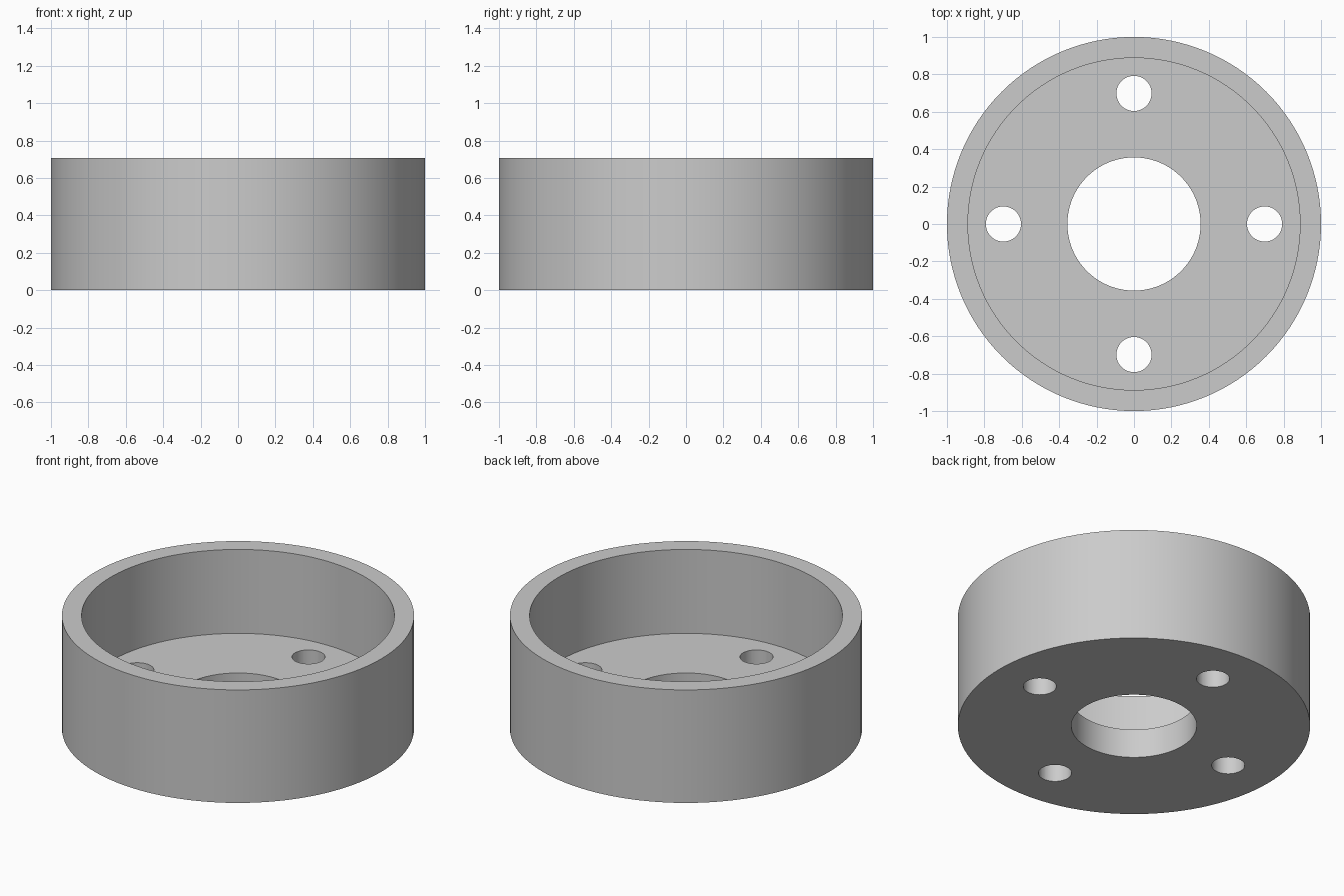
import bpy, bmesh
from math import radians, tau, cos, sin
from mathutils import Matrix, Vector

# Main dimensions
RADIUS, INNER, BORE = 1.0, 0.888, 0.356
HEIGHT, FLOOR = 0.708, 0.182
BOLT_CIRCLE, BOLT_RADIUS = 0.698, 0.094
SEGMENTS = 128

cube = bpy.data.objects.get("Cube")
if cube:
    bpy.data.objects.remove(cube, do_unlink=True)

# Single grey material
grey = bpy.data.materials.new("light_grey")
grey.use_nodes = True
colour = (0.6, 0.6, 0.6, 1)
grey.diffuse_color = colour
grey.node_tree.nodes["Principled BSDF"].inputs["Base Color"].default_value = colour


def make_object(name, bm):
    bmesh.ops.recalc_face_normals(bm, faces=bm.faces)
    mesh = bpy.data.meshes.new(name)
    bm.to_mesh(mesh)
    bm.free()
    mesh.materials.append(grey)
    obj = bpy.data.objects.new(name, mesh)
    bpy.context.collection.objects.link(obj)
    return obj


# Cup body: closed cross-section revolved around z
profile = [(BORE, 0), (RADIUS, 0), (RADIUS, HEIGHT),
           (INNER, HEIGHT), (INNER, FLOOR), (BORE, FLOOR)]
bm = bmesh.new()
verts = [bm.verts.new((r, 0, z)) for r, z in profile]
edges = [bm.edges.new((verts[i - 1], verts[i])) for i in range(len(verts))]
bmesh.ops.spin(bm, geom=verts + edges, cent=(0, 0, 0), axis=(0, 0, 1),
               angle=tau, steps=SEGMENTS, use_duplicate=False)
bmesh.ops.remove_doubles(bm, verts=bm.verts, dist=0.0001)
body = make_object("flanged_cup", bm)

# Four bolt holes through the floor
bm = bmesh.new()
for i in range(4):
    a = i * tau / 4
    centre = Vector((cos(a), sin(a), 0)) * BOLT_CIRCLE
    centre.z = FLOOR / 2
    bmesh.ops.create_cone(bm, cap_ends=True, segments=48, radius1=BOLT_RADIUS,
                          radius2=BOLT_RADIUS, depth=FLOOR * 2,
                          matrix=Matrix.Translation(centre))
cutter = make_object("bolt_hole_cutter", bm)
cutter.hide_render = True

bpy.ops.object.select_all(action="DESELECT")
bpy.context.view_layer.objects.active = body
body.select_set(True)
cut = body.modifiers.new("bolt_holes", "BOOLEAN")
cut.operation = "DIFFERENCE"
cut.solver = "EXACT"
cut.object = cutter
bpy.ops.object.modifier_apply(modifier=cut.name)
bpy.data.objects.remove(cutter, do_unlink=True)

# Smooth walls with sharp rims
bpy.ops.object.shade_smooth_by_angle(angle=radians(30))
